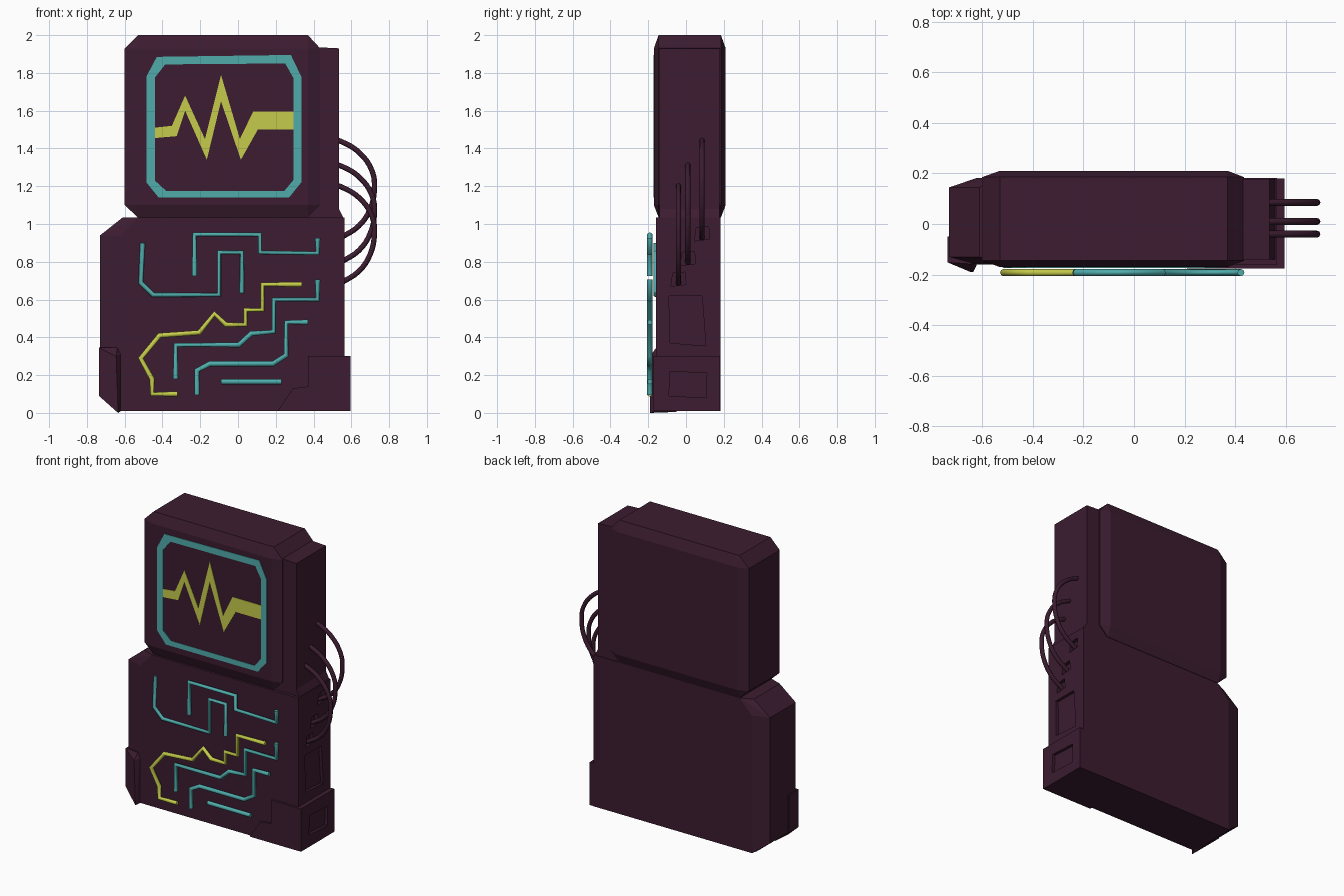
import bpy, bmesh
from mathutils import Vector

if "Cube" in bpy.data.objects:
    bpy.data.objects.remove(bpy.data.objects["Cube"])


def material(name, rgb):
    m = bpy.data.materials.new(name)
    m.diffuse_color = (*rgb, 1)
    m.use_nodes = True
    m.node_tree.nodes["Principled BSDF"].inputs["Base Color"].default_value = m.diffuse_color
    return m


DARK = material("dark_plum", (0.045, 0.012, 0.03))
TEAL = material("teal", (0.08, 0.41, 0.41))
YELLOW = material("yellow", (0.56, 0.60, 0.07))


def finish(bm, name, mat):
    bmesh.ops.recalc_face_normals(bm, faces=bm.faces[:])
    me = bpy.data.meshes.new(name)
    bm.to_mesh(me)
    bm.free()
    me.materials.append(mat)
    ob = bpy.data.objects.new(name, me)
    bpy.context.collection.objects.link(ob)
    return ob


def hull(name, sections, mat=DARK):
    """Convex solid around x-z outlines placed at several y values."""
    bm = bmesh.new()
    for y, pts in sections:
        for x, z in pts:
            bm.verts.new((x, y, z))
    bmesh.ops.convex_hull(bm, input=bm.verts[:])
    bmesh.ops.delete(bm, geom=[v for v in bm.verts if not v.link_faces], context='VERTS')
    bmesh.ops.dissolve_limit(bm, angle_limit=0.02, verts=bm.verts[:], edges=bm.edges[:])
    return finish(bm, name, mat)


def prism(name, pts, direction, mat=DARK):
    """Polygon of 3D points extruded along a direction."""
    bm = bmesh.new()
    a = [bm.verts.new(p) for p in pts]
    b = [bm.verts.new(Vector(p) + Vector(direction)) for p in pts]
    n = len(a)
    bm.faces.new(a)
    bm.faces.new(b[::-1])
    for i in range(n):
        bm.faces.new((a[i], b[i], b[(i + 1) % n], a[(i + 1) % n]))
    return finish(bm, name, mat)


def band(name, one, two, mat, closed):
    """Thin plate filling the space between two matching outlines."""
    bm = bmesh.new()
    a = [bm.verts.new((x, -0.160, z)) for x, z in one]
    b = [bm.verts.new((x, -0.160, z)) for x, z in two]
    n = len(a)
    for i in range(n if closed else n - 1):
        j = (i + 1) % n
        bm.faces.new((a[i], a[j], b[j], b[i]))
    ext = bmesh.ops.extrude_face_region(bm, geom=bm.faces[:])["geom"]
    bmesh.ops.translate(bm, vec=(0, -0.013, 0),
                        verts=[g for g in ext if isinstance(g, bmesh.types.BMVert)])
    return finish(bm, name, mat)


def tube(name, pts, y, radius, mat, smooth=False):
    cu = bpy.data.curves.new(name, 'CURVE')
    cu.dimensions = '3D'
    cu.bevel_depth, cu.bevel_resolution, cu.use_fill_caps = radius, 2, True
    cu.resolution_u = 4
    sp = cu.splines.new('BEZIER' if smooth else 'POLY')
    if smooth:
        sp.bezier_points.add(len(pts) - 1)
        for p, (x, z) in zip(sp.bezier_points, pts):
            p.co = (x, y, z)
            p.handle_left_type = p.handle_right_type = 'AUTO'
    else:
        sp.points.add(len(pts) - 1)
        for p, (x, z) in zip(sp.points, pts):
            p.co = (x, y, z, 1)
    cu.materials.append(mat)
    ob = bpy.data.objects.new(name, cu)
    bpy.context.collection.objects.link(ob)
    bpy.ops.object.select_all(action='DESELECT')
    ob.select_set(True)
    bpy.context.view_layer.objects.active = ob
    bpy.ops.object.convert(target='MESH')


def recess(ob, x, quad, depth):
    """Cut a y-z quad pocket into the right-hand face."""
    cut = prism("recess_cutter", [(x - depth, y, z) for y, z in quad], (depth + 0.05, 0, 0))
    mod = ob.modifiers.new("recess", 'BOOLEAN')
    mod.operation, mod.solver, mod.object = 'DIFFERENCE', 'EXACT', cut
    bpy.context.view_layer.objects.active = ob
    bpy.ops.object.modifier_apply(modifier=mod.name)
    bpy.data.objects.remove(cut)


# Monitor head with chamfered edges
face = [(-0.53, 1.10), (0.37, 1.10), (0.37, 1.93), (-0.53, 1.93)]
rim = [(-0.53, 1.035), (0.37, 1.035), (0.435, 1.10), (0.435, 1.93),
       (0.37, 2.0), (-0.53, 2.0), (-0.60, 1.93), (-0.60, 1.10)]
hull("monitor_head", [(-0.17, face), (-0.145, rim), (0.185, rim), (0.21, face)])

# Side column joining head and cabinet
prism("side_column", [(x, -0.14, z) for x, z in
      [(0.34, 1.0), (0.34, 1.94), (0.535, 1.93), (0.535, 1.08), (0.56, 1.03), (0.56, 1.0)]],
      (0, 0.318, 0))

# Cabinet, chamfered on the left
inner = [(-0.62, 0.01), (0.565, 0.01), (0.565, 1.035), (-0.53, 1.035), (-0.62, 0.94)]
outer = [(-0.63, 0.01), (0.565, 0.01), (0.565, 1.035), (-0.61, 1.035), (-0.73, 0.94), (-0.73, 0.09)]
cabinet = hull("cabinet", [(-0.16, inner), (-0.13, outer), (0.145, outer), (0.182, inner)])

# Foot block on the right and guard on the lower left corner
foot = prism("foot_block", [(x, -0.176, z) for x, z in
             [(0.21, 0.01), (0.595, 0.01), (0.595, 0.30), (0.37, 0.30), (0.37, 0.14), (0.29, 0.13)]],
             (0, 0.356, 0))
guard = [(-0.736, 0.09), (-0.736, 0.345), (-0.70, 0.345), (-0.63, 0.005)]
hull("corner_guard", [(-0.05, guard), (-0.152, guard),
                      (-0.19, [(-0.635, 0.0), (-0.645, 0.30)]),
                      (-0.158, [(-0.62, 0.01), (-0.62, 0.31), (-0.64, 0.345)])])

# Pockets and cable sockets in the right side
recess(cabinet, 0.565, [(-0.09, 0.62), (0.085, 0.62), (0.105, 0.355), (-0.085, 0.37)], 0.02)
recess(foot, 0.595, [(-0.085, 0.22), (0.11, 0.21), (0.105, 0.08), (-0.09, 0.09)], 0.02)
cables = [(0.085, 1.44), (0.01, 1.31), (-0.04, 1.20)]
for y, top in cables:
    b = top - 0.53
    recess(cabinet, 0.565, [(y - 0.04, b), (y + 0.04, b + 0.01), (y + 0.035, b + 0.075), (y - 0.03, b + 0.07)], 0.025)

# Looping side cables
for y, top in cables:
    path = [(0.52, 0.005), (0.55, -0.005), (0.64, -0.06), (0.71, -0.16), (0.722, -0.25),
            (0.70, -0.36), (0.64, -0.45), (0.54, -0.515)]
    tube("side_cable", [(x, top + dz) for x, dz in path], y, 0.014, DARK, True)

# Screen frame and waveform
frame_out = [(-0.43, 1.885), (0.28, 1.895), (0.335, 1.78), (0.335, 1.22),
             (0.27, 1.14), (-0.42, 1.14), (-0.485, 1.22), (-0.485, 1.78)]
frame_in = [(-0.385, 1.845), (0.25, 1.85), (0.295, 1.77), (0.295, 1.235),
            (0.245, 1.175), (-0.38, 1.175), (-0.44, 1.23), (-0.44, 1.775)]
band("screen_frame", frame_out, frame_in, TEAL, True)
upper = [(-0.44, 1.51), (-0.35, 1.52), (-0.28, 1.68), (-0.175, 1.45),
         (-0.09, 1.79), (0.01, 1.45), (0.08, 1.595), (0.295, 1.595)]
lower = [(-0.44, 1.455), (-0.325, 1.465), (-0.28, 1.60), (-0.165, 1.34),
         (-0.09, 1.65), (0.015, 1.34), (0.105, 1.50), (0.295, 1.50)]
band("screen_wave", upper, lower, YELLOW, False)

# Circuit traces on the cabinet front
tube("upper_left_trace", [(-0.505, 0.90), (-0.515, 0.69), (-0.45, 0.625), (-0.10, 0.625),
     (-0.10, 0.85), (0.02, 0.85), (0.02, 0.635)], -0.16, 0.013, TEAL)
traces = [
    [(-0.23, 0.725), (-0.23, 0.945), (0.115, 0.945), (0.115, 0.85), (0.422, 0.845), (0.422, 0.925)],
    [(-0.33, 0.18), (-0.33, 0.36), (0.005, 0.36), (0.07, 0.42), (0.19, 0.43),
     (0.19, 0.60), (0.422, 0.60), (0.422, 0.705)],
    [(-0.217, 0.095), (-0.217, 0.225), (-0.15, 0.26), (0.185, 0.26), (0.255, 0.305),
     (0.255, 0.48), (0.37, 0.48)],
    [(-0.09, 0.165), (0.23, 0.165)]]
for t in traces:
    tube("circuit_trace", t, -0.192, 0.014, TEAL)
tube("yellow_trace", [(-0.32, 0.10), (-0.455, 0.10), (-0.455, 0.18), (-0.515, 0.29),
     (-0.415, 0.41), (-0.205, 0.425), (-0.125, 0.525), (-0.065, 0.467), (0.04, 0.467),
     (0.04, 0.545), (0.13, 0.545), (0.13, 0.68), (0.34, 0.68)], -0.192, 0.014, YELLOW)
